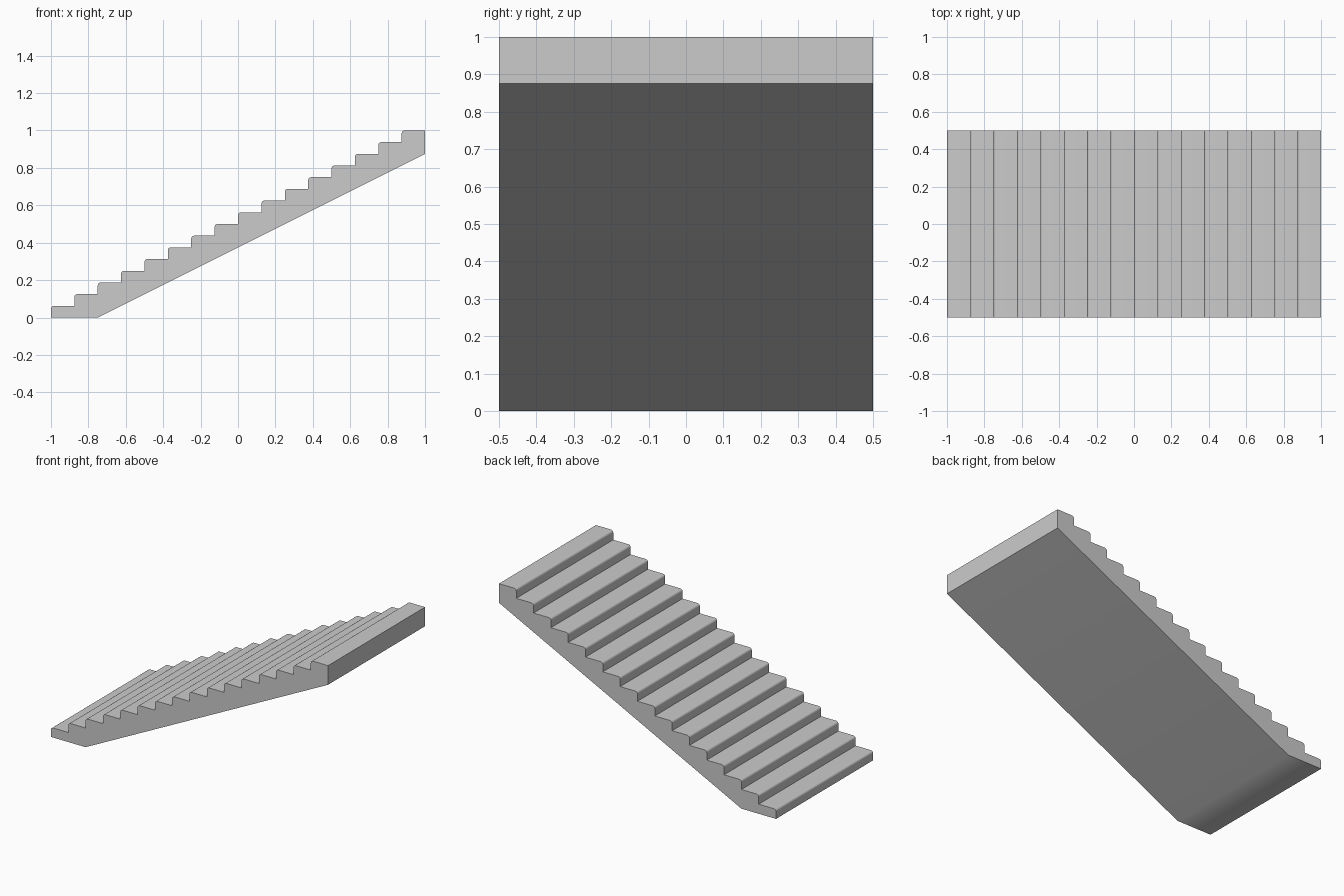
import bpy, bmesh
from math import sin, cos, pi

if "Cube" in bpy.data.objects:
    bpy.data.objects.remove(bpy.data.objects["Cube"])

STEPS, RUN, RISE = 16, 0.125, 0.0625
HALF_DEPTH, NOSE, SEGS = 0.5, 0.016, 4

# Side profile: flat foot, sloped underside, back end, then the steps
profile = [(-1, 0), (-0.75, 0), (1, 0.875), (1, 1)]
for i in reversed(range(STEPS)):
    x, z = -1 + i * RUN, (i + 1) * RISE
    # rounded nosing from tread to riser
    for k in range(SEGS + 1):
        a = pi / 2 * (1 + k / SEGS)
        profile.append((x + NOSE + NOSE * cos(a), z - NOSE + NOSE * sin(a)))
    # inner corner where the riser meets the tread below
    if i > 0:
        profile.append((x, z - RISE))

# Extrude the profile across the width
bm = bmesh.new()
face = bm.faces.new([bm.verts.new((x, -HALF_DEPTH, z)) for x, z in profile])
ext = bmesh.ops.extrude_face_region(bm, geom=[face], use_keep_orig=True)
moved = [g for g in ext["geom"] if isinstance(g, bmesh.types.BMVert)]
bmesh.ops.translate(bm, verts=moved, vec=(0, 2 * HALF_DEPTH, 0))
bmesh.ops.recalc_face_normals(bm, faces=bm.faces)
mesh = bpy.data.meshes.new("staircase")
bm.to_mesh(mesh)
bm.free()

stairs = bpy.data.objects.new("staircase", mesh)
bpy.context.collection.objects.link(stairs)
bpy.context.view_layer.objects.active = stairs
stairs.select_set(True)

# Smooth nosings, flat treads and risers
bpy.ops.object.shade_smooth_by_angle(angle=pi / 6)
weighted = stairs.modifiers.new("weighted_normals", "WEIGHTED_NORMAL")
weighted.keep_sharp = True
